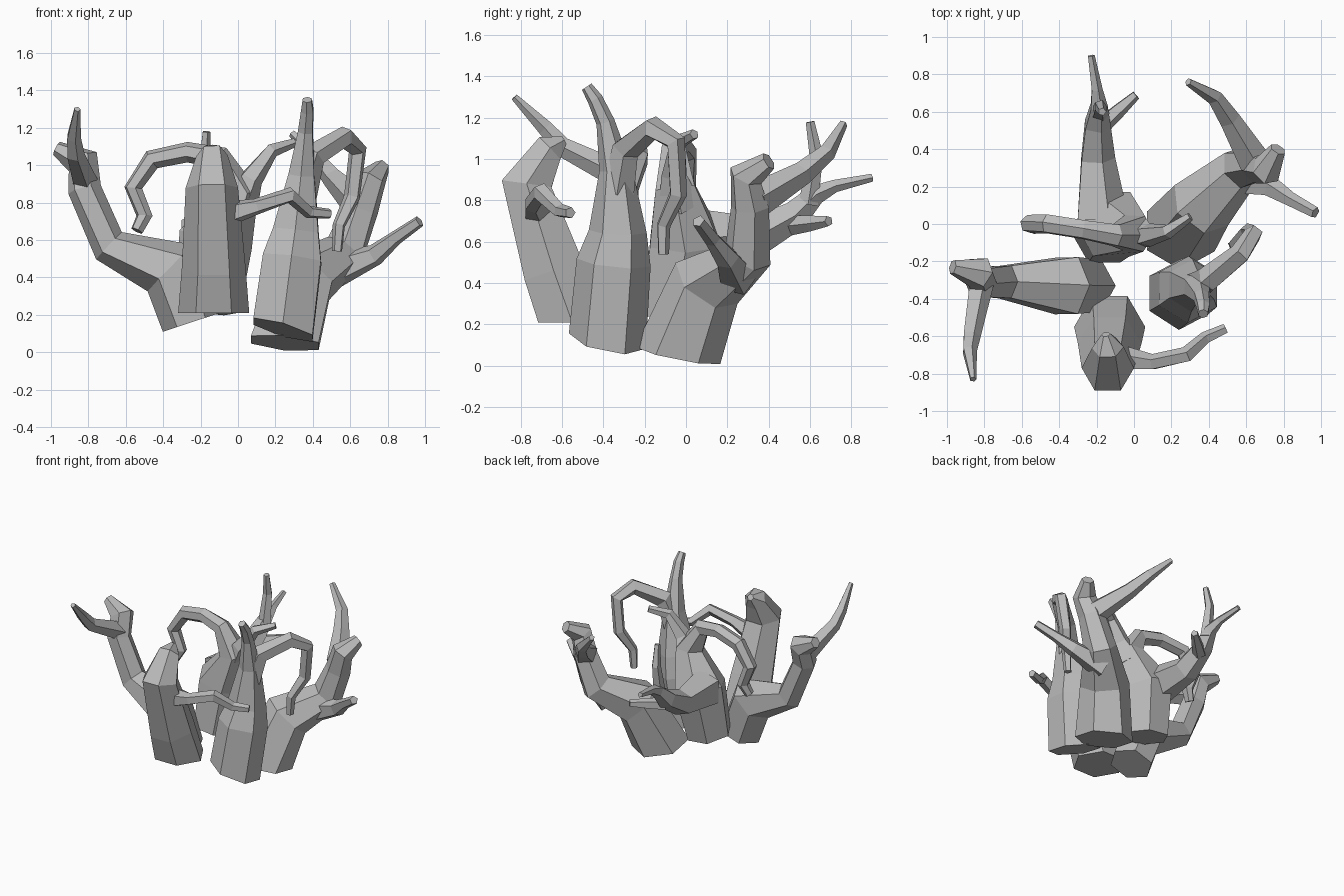
import bpy
import bmesh
import math
from mathutils import Vector, Matrix

cube = bpy.data.objects.get("Cube")
if cube:
    bpy.data.objects.remove(cube, do_unlink=True)

# One flat bark colour
bark = bpy.data.materials.new("grey_bark")
bark.use_nodes = True
colour = (0.5, 0.5, 0.5, 1)
bark.diffuse_color = colour
bark.node_tree.nodes["Principled BSDF"].inputs["Base Color"].default_value = colour


def limb(name, stations, sides=5, base=None, roll=0):
    """Faceted tapering tube through (x, y, z, radius) stations."""
    points = [Vector(s[:3]) for s in stations]
    bm = bmesh.new()
    rings = []
    across = Vector((1, 0, 0))
    last = len(points) - 1
    for i, p in enumerate(points):
        before = (p - points[max(i - 1, 0)]).normalized()
        after = (points[min(i + 1, last)] - p).normalized()
        normal = (before + after).normalized()
        if i == 0:
            if base:
                normal = Vector(base).normalized()
            if abs(normal.x) > 0.8:
                across = Vector((0, 1, 0))
            across = Matrix.Rotation(math.radians(roll), 3, normal) @ across
        across = (across - normal * across.dot(normal)).normalized()
        side = normal.cross(across)
        ring = []
        for k in range(sides):
            a = math.tau * k / sides
            ring.append(bm.verts.new(
                p + (across * math.cos(a) + side * math.sin(a)) * stations[i][3]))
        rings.append(ring)
    for low, high in zip(rings, rings[1:]):
        for k in range(sides):
            n = (k + 1) % sides
            bm.faces.new((low[k], low[n], high[n], high[k]))
    bm.faces.new(rings[0][::-1])
    bm.faces.new(rings[-1])
    bmesh.ops.recalc_face_normals(bm, faces=bm.faces)
    mesh = bpy.data.meshes.new(name)
    bm.to_mesh(mesh)
    bm.free()
    mesh.materials.append(bark)
    obj = bpy.data.objects.new(name, mesh)
    bpy.context.collection.objects.link(obj)
    return obj


# Front trunk with its small side branch
limb("front_trunk", [
    (-.13, -.55, .21, .19), (-.13, -.64, .46, .17), (-.14, -.77, .88, .14),
    (-.14, -.66, 1.05, .085), (-.15, -.59, 1.09, .025)], 6, (0, 0, 1))
limb("front_twig", [
    (-.06, -.72, .74, .07), (.1, -.74, .78, .045), (.28, -.7, .84, .045),
    (.38, -.61, .75, .035), (.49, -.56, .74, .028)])

# Right front trunk, spire and hooked branch
limb("spire_trunk", [
    (.24, -.38, .12, .19), (.29, -.35, .5, .18), (.31, -.33, .65, .14),
    (.34, -.34, .95, .08), (.36, -.39, 1.18, .045), (.37, -.44, 1.29, .038),
    (.37, -.48, 1.35, .028)], 6, (.3, .2, 1), 30)
limb("spire_hook", [
    (.34, -.33, .85, .085), (.4, -.29, 1.05, .07), (.57, -.16, 1.15, .06),
    (.64, -.05, 1.08, .05), (.61, -.04, .83, .045), (.54, -.11, .68, .035),
    (.53, -.11, .54, .028)])

# Right rear trunk with two branches
limb("right_trunk", [
    (.25, -.04, .05, .21), (.36, .1, .4, .18), (.57, .3, .54, .12),
    (.66, .31, .77, .095), (.71, .29, .92, .085), (.77, .4, .99, .045)],
    6, (.1, .2, 1), 30)
limb("right_side_branch", [
    (.5, .25, .43, .1), (.73, .2, .52, .06), (.84, .13, .61, .04),
    (.97, .06, .7, .032)])
limb("right_back_branch", [
    (.64, .34, .8, .09), (.51, .56, .93, .06), (.43, .68, 1.03, .045),
    (.29, .76, 1.17, .022)])

# Left trunk with upward spike
limb("left_trunk", [
    (-.25, -.33, .16, .16), (-.36, -.33, .45, .175), (-.69, -.31, .57, .1),
    (-.82, -.31, .87, .09), (-.83, -.26, 1.02, .09), (-.97, -.23, 1.09, .04)],
    6, (-.33, 0, 1))
limb("left_spike", [
    (-.82, -.32, .92, .07), (-.87, -.6, 1.06, .05), (-.88, -.68, 1.15, .04),
    (-.86, -.83, 1.3, .018)])

# Middle trunk with long hook and short arm
limb("middle_trunk", [
    (-.16, -.06, .23, .17), (-.12, 0, .6, .2), (0, -.05, .86, .11),
    (-.1, -.06, 1.04, .065), (-.27, -.03, 1.07, .055), (-.46, 0, 1.03, .055),
    (-.56, 0, .88, .05), (-.5, 0, .73, .045), (-.54, -.02, .65, .035)], 6)
limb("middle_arm", [
    (0, -.03, .78, .11), (.07, -.06, .93, .065), (.18, -.04, 1.08, .04),
    (.3, .04, 1.12, .025)])

# Rear limb splitting into three twigs
limb("rear_limb", [
    (-.18, .03, .62, .15), (-.2, .35, .63, .1), (-.2, .53, .73, .075),
    (-.19, .63, .83, .05), (-.2, .72, .87, .032), (-.23, .9, .91, .02)])
limb("rear_upright_twig", [
    (-.18, .59, .78, .05), (-.18, .63, 1.02, .035), (-.17, .6, 1.18, .022)])
limb("rear_side_twig", [
    (-.18, .52, .68, .05), (-.08, .61, .69, .04), (.01, .69, .7, .026)])
